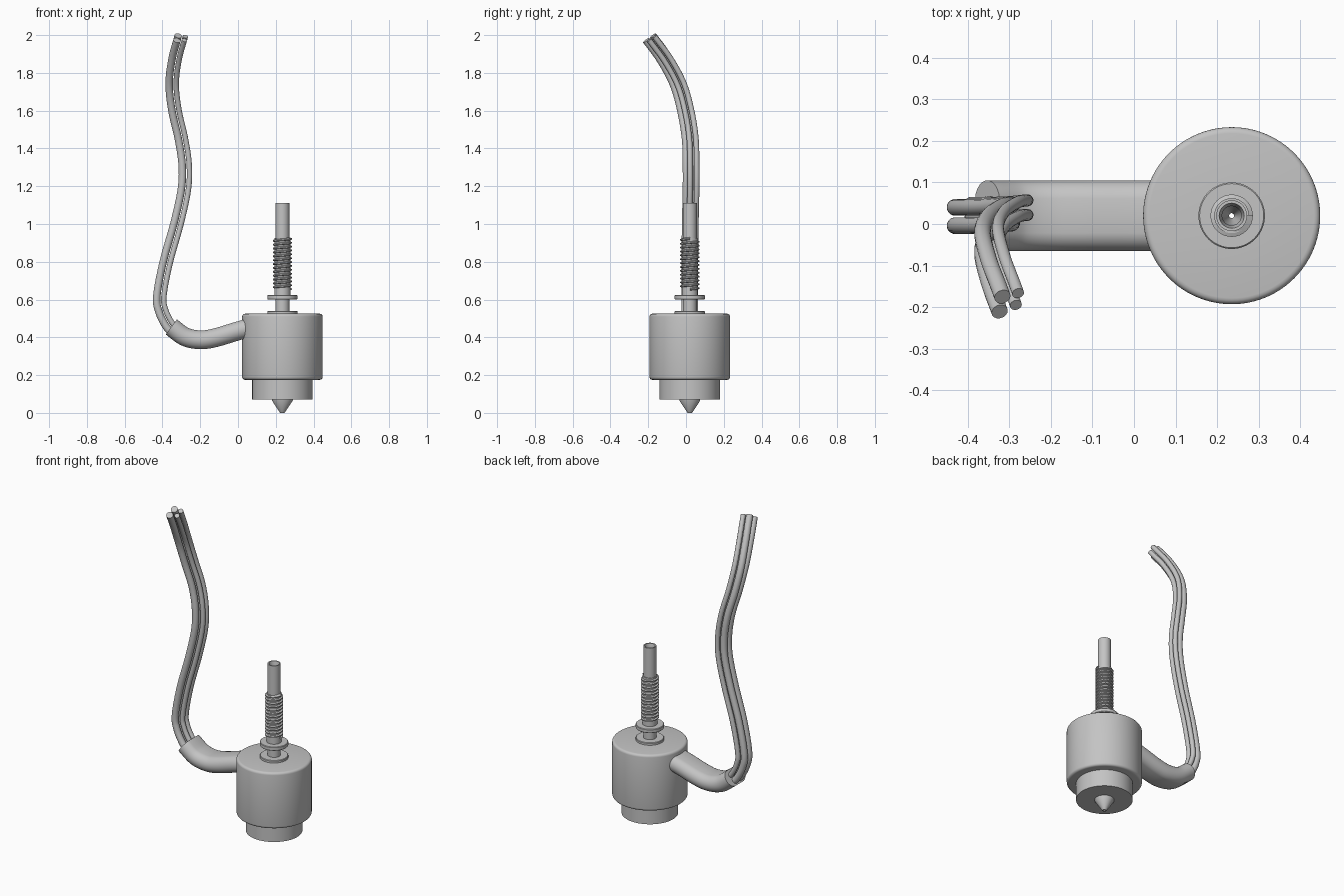
import bpy, bmesh, math
from mathutils import Vector

if "Cube" in bpy.data.objects:
    bpy.data.objects.remove(bpy.data.objects["Cube"], do_unlink=True)

grey = bpy.data.materials.new("plain grey")
grey.use_nodes = True
grey.diffuse_color = (0.55, 0.55, 0.55, 1)
grey.node_tree.nodes["Principled BSDF"].inputs["Base Color"].default_value = (0.55, 0.55, 0.55, 1)

AXIS = Vector((0.235, 0.02, 0))


def loft(name, sections, closed=False, angle=35):
    """Skin closed cross-sections into a solid; join the ends or cap them."""
    bm = bmesh.new()
    rings = [[bm.verts.new(p) for p in s] for s in sections]
    n = len(rings[0])
    pairs = list(zip(rings, rings[1:]))
    if closed:
        pairs.append((rings[-1], rings[0]))
    else:
        bm.faces.new(rings[0])
        bm.faces.new(rings[-1])
    for a, b in pairs:
        for i in range(n):
            j = (i + 1) % n
            bm.faces.new((a[i], a[j], b[j], b[i]))
    bmesh.ops.recalc_face_normals(bm, faces=bm.faces)
    mesh = bpy.data.meshes.new(name)
    bm.to_mesh(mesh)
    bm.free()
    mesh.materials.append(grey)
    obj = bpy.data.objects.new(name, mesh)
    bpy.context.collection.objects.link(obj)
    bpy.ops.object.select_all(action='DESELECT')
    obj.select_set(True)
    bpy.context.view_layer.objects.active = obj
    bpy.ops.object.shade_smooth_by_angle(angle=math.radians(angle))
    return obj


def around(r, z, a):
    return AXIS + Vector((r * math.cos(a), r * math.sin(a), z))


def lathe(name, profile, steps=64):
    """Revolve a closed (radius, height) loop round the main axis."""
    loft(name, [[around(r, z, math.tau * k / steps) for r, z in profile]
                for k in range(steps)], closed=True)


def smooth_path(points, steps=8):
    """Catmull-Rom curve through the points."""
    p = [Vector(q) for q in points]
    p = [2 * p[0] - p[1]] + p + [2 * p[-1] - p[-2]]
    out = []
    for a, b, c, d in zip(p, p[1:], p[2:], p[3:]):
        for k in range(steps):
            t = k / steps
            out.append(0.5 * (2 * b + (c - a) * t + (2 * a - 5 * b + 4 * c - d) * t ** 2
                              + (3 * b - a - 3 * c + d) * t ** 3))
    return out + [p[-2]]


def sweep(name, points, outline):
    """Sweep a flat (across, sideways) outline along a path."""
    path = smooth_path(points)
    sections = []
    for i, c in enumerate(path):
        t = (path[min(i + 1, len(path) - 1)] - path[max(i - 1, 0)]).normalized()
        u = Vector((t.z, 0, -t.x)).normalized()
        v = t.cross(u)
        sections.append([c + u * a + v * b for a, b in outline])
    loft(name, sections)


def rounded(r, half_flat=0, u=0, v=0, steps=24):
    """Circle, or a slot lengthened sideways by half_flat."""
    out = []
    for k in range(steps):
        a = math.tau * (k + 0.5) / steps
        s = math.sin(a)
        out.append((u + r * math.cos(a), v + r * s + math.copysign(half_flat, s)))
    return out


# Main housing with rounded rims, and the narrower block below it
R, LOW, HIGH, B = 0.213, 0.175, 0.525, 0.015
rim = [(B * (1 - math.cos(k * math.pi / 8)), B * (1 - math.sin(k * math.pi / 8))) for k in range(5)]
lathe("main_housing", [(0.03, LOW)] + [(R - a, LOW + b) for a, b in reversed(rim)]
      + [(R - a, HIGH - b) for a, b in rim] + [(0.03, HIGH)], 96)
lathe("lower_block", [(0.03, 0.07), (0.16, 0.07), (0.16, 0.19), (0.03, 0.19)], 96)

# Hollow centre tube ending in a conical tip with a fine outlet
lathe("centre_tube_and_tip", [
    (0.006, 0), (0.012, 0), (0.055, 0.065), (0.055, 0.08), (0.037, 0.09),
    (0.037, 1.11), (0.03, 1.11), (0.023, 1.08), (0.023, 0.08), (0.006, 0.03)])

# Washers on the tube
for name, low, high in (("base_washer", 0.515, 0.54), ("upper_flange", 0.6, 0.624)):
    lathe(name, [(0.03, low), (0.077, low), (0.08, low + 0.003), (0.08, high - 0.003),
                 (0.077, high), (0.03, high)])
lathe("thread_core", [(0.03, 0.62), (0.042, 0.62), (0.042, 0.925), (0.03, 0.925)])

# Helical screw thread
TURNS, PITCH, STEPS = 13, 0.0205, 32
thread = []
for k in range(TURNS * STEPS + 1):
    z = 0.655 + PITCH * k / STEPS
    thread.append([around(r, z + dz, math.tau * k / STEPS)
                   for r, dz in ((0.036, -0.009), (0.051, -0.003), (0.051, 0.003), (0.036, 0.009))])
loft("screw_thread", thread)

# Flattened cable sleeve leaving the housing
sweep("cable_sleeve", [(0.08, 0.02, 0.455), (0, 0.02, 0.434), (-0.12, 0.02, 0.398),
                       (-0.2, 0.02, 0.387), (-0.28, 0.02, 0.403), (-0.353, 0.02, 0.455)],
      rounded(0.05, 0.035))

# Two thick and two thin wires following one bent path
wire_path = [(-0.325, 0.019, 0.425), (-0.365, 0.019, 0.465), (-0.402, 0.018, 0.54),
             (-0.412, 0.018, 0.62), (-0.378, 0.018, 0.8), (-0.322, 0.02, 1.0),
             (-0.283, 0.024, 1.18), (-0.278, 0.024, 1.31), (-0.298, 0.02, 1.45),
             (-0.332, -0.004, 1.6), (-0.347, -0.044, 1.74), (-0.332, -0.113, 1.87),
             (-0.303, -0.193, 1.98)]
for side, v in (("front", -1), ("back", 1)):
    sweep("thick_wire_" + side, wire_path, rounded(0.02, u=-0.0175, v=v * 0.022, steps=16))
    sweep("thin_wire_" + side, wire_path, rounded(0.0145, u=0.02, v=0.015 + v * 0.0175, steps=16))
